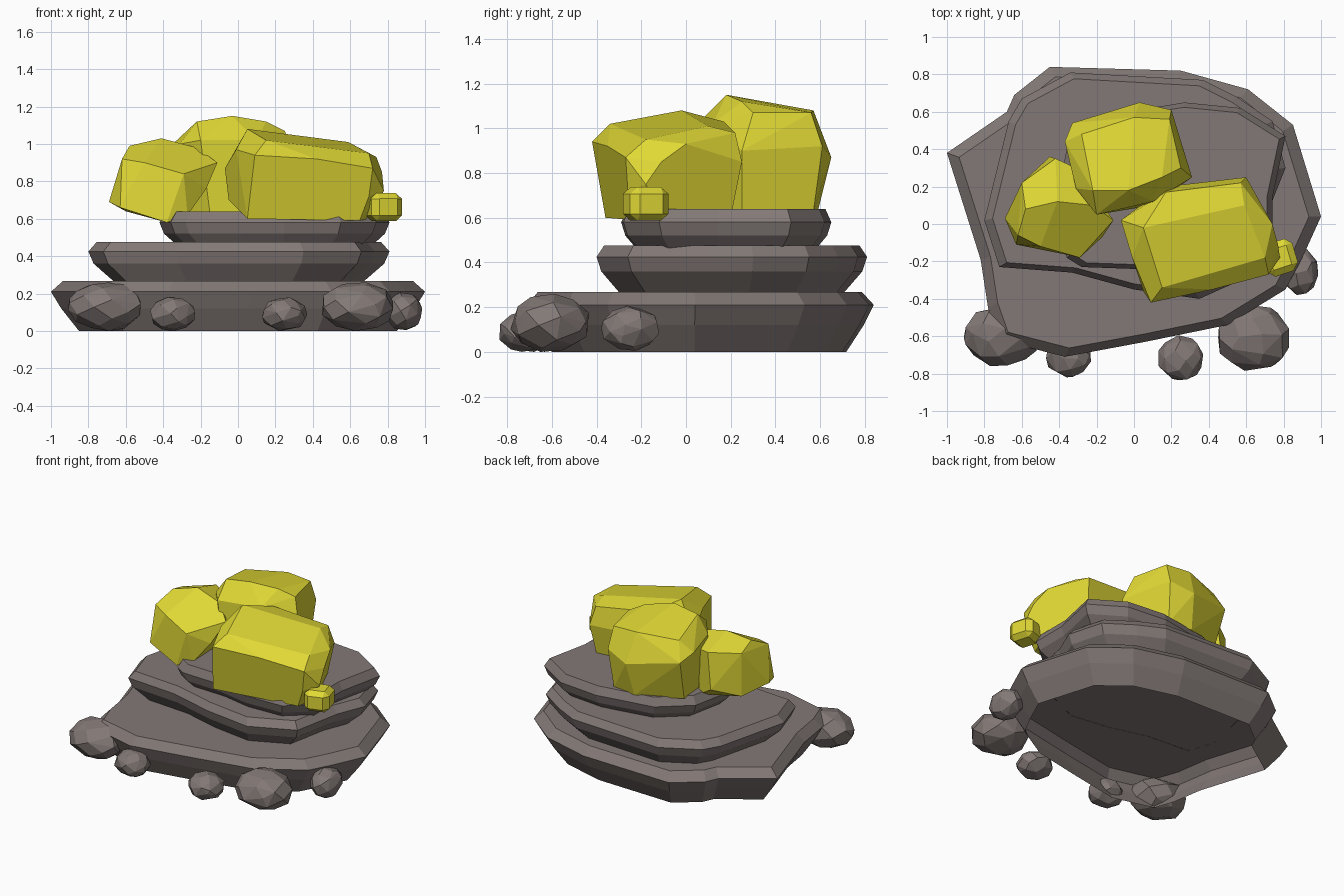
import bpy, bmesh, math, random
from mathutils import Vector

random.seed(4)


def material(name, color):
    m = bpy.data.materials.new(name)
    m.diffuse_color = (*color, 1)
    return m


STONE = material("warm grey stone", (0.225, 0.19, 0.18))
GOLD = material("yellow ore", (0.75, 0.69, 0.036))


def finish(bm, name, mat):
    me = bpy.data.meshes.new(name)
    bm.to_mesh(me)
    bm.free()
    me.materials.append(mat)
    ob = bpy.data.objects.new(name, me)
    bpy.context.collection.objects.link(ob)
    return ob


def slab(name, outline, center, rings):
    """Open-bottomed slab of scaled outlines; rings are (height, scale)."""
    bm = bmesh.new()
    cx, cy = center
    loops = [[bm.verts.new((cx + (x - cx) * s, cy + (y - cy) * s, z))
              for x, y in outline] for z, s in rings]
    n = len(outline)
    for a, b in zip(loops, loops[1:]):
        for i in range(n):
            j = (i + 1) % n
            bm.faces.new((a[i], a[j], b[j], b[i]))
    bm.faces.new(loops[-1])
    return finish(bm, name, STONE)


def hull(name, points, mat, merge=12):
    """Faceted boulder from its corner points."""
    bm = bmesh.new()
    for p in points:
        bm.verts.new(p)
    bmesh.ops.convex_hull(bm, input=bm.verts)
    loose = [v for v in bm.verts if not v.link_faces]
    bmesh.ops.delete(bm, geom=loose, context='VERTS')
    bmesh.ops.dissolve_limit(bm, angle_limit=math.radians(merge),
                             verts=bm.verts, edges=bm.edges)
    bmesh.ops.recalc_face_normals(bm, faces=bm.faces)
    return finish(bm, name, mat)


def pebble(name, center, size, count=34):
    """Rounded stone: spread points on a sphere, jitter, fit to size."""
    pts = []
    turn = random.uniform(0, 6)
    for i in range(count):
        z = 1 - 2 * (i + 0.5) / count
        r = math.sqrt(1 - z * z)
        a = i * 2.39996 + turn + random.uniform(-0.25, 0.25)
        pts.append(Vector((r * math.cos(a), r * math.sin(a), z))
                   * random.uniform(0.96, 1.04))
    lo = [min(p[k] for p in pts) for k in range(3)]
    hi = [max(p[k] for p in pts) for k in range(3)]
    fit = [[center[k] + size[k] * (2 * (p[k] - lo[k]) / (hi[k] - lo[k]) - 1)
            for k in range(3)] for p in pts]
    return hull(name, fit, STONE, 8)


# Three stacked stone slabs, counter-clockwise outlines
slab("base_slab",
     [(-1.0, 0.38), (-0.82, -0.19), (-0.78, -0.45), (-0.72, -0.62),
      (-0.37, -0.71), (0.06, -0.63), (0.5, -0.54), (0.81, -0.35),
      (0.9, -0.18), (1.0, 0.04), (0.85, 0.53), (0.61, 0.72),
      (0.25, 0.82), (-0.45, 0.84), (-0.64, 0.69), (-0.68, 0.60)],
     (0, 0.02), [(0, 0.85), (0.12, 0.945), (0.21, 1.0), (0.268, 0.935)])
slab("middle_slab",
     [(-0.80, 0.02), (-0.72, -0.23), (-0.33, -0.26), (0.0, -0.35),
      (0.35, -0.40), (0.66, -0.26), (0.73, 0.1), (0.81, 0.3),
      (0.74, 0.55), (0.55, 0.68), (0.37, 0.77), (-0.34, 0.81),
      (-0.6, 0.67), (-0.67, 0.55)],
     (0, 0.2), [(0.265, 0.83), (0.36, 0.965), (0.425, 1.0), (0.475, 0.945)])
slab("upper_slab",
     [(-0.42, 0.1), (-0.36, -0.18), (-0.28, -0.23), (0.0, -0.24),
      (0.25, -0.29), (0.55, -0.28), (0.74, -0.12), (0.74, 0.14),
      (0.81, 0.47), (0.57, 0.62), (0.27, 0.65), (-0.15, 0.58),
      (-0.36, 0.4)],
     (0.2, 0.18), [(0.465, 0.86), (0.52, 0.96), (0.58, 1.0), (0.638, 0.945)])

# Yellow ore chunks
hull("large_ore",
     [(0.05, -0.02, 1.08), (0.59, 0.10, 1.01), (0.70, -0.18, 0.95),
      (0.15, -0.34, 1.02), (0.17, 0.17, 1.03), (0.57, 0.22, 0.98),
      (-0.07, 0.02, 0.87), (-0.01, -0.18, 0.97), (0.09, -0.42, 0.94),
      (0.42, -0.35, 0.92), (0.72, -0.27, 0.87), (0.77, -0.11, 0.85),
      (0.74, 0.0, 0.93), (0.6, 0.25, 0.85), (0.17, 0.2, 0.85),
      (-0.05, 0.0, 0.7), (0.05, -0.36, 0.6), (0.65, -0.24, 0.59),
      (0.78, -0.18, 0.75), (0.7, -0.1, 0.6), (0.57, 0.2, 0.6),
      (0.1, 0.15, 0.6), (0.07, -0.37, 0.8), (0.7, -0.26, 0.72)], GOLD, 7)
hull("left_ore",
     [(-0.6, 0.22, 0.95), (-0.58, 0.08, 0.99), (-0.41, 0.12, 1.03),
      (-0.42, 0.35, 0.96), (-0.22, 0.1, 0.98), (-0.31, 0.3, 0.94),
      (-0.11, 0.02, 0.90), (-0.29, -0.18, 0.84), (-0.5, -0.12, 0.9),
      (-0.62, -0.06, 0.92), (-0.69, 0.03, 0.69), (-0.63, -0.11, 0.66),
      (-0.38, -0.16, 0.58), (-0.27, -0.14, 0.62), (-0.17, -0.07, 0.76),
      (-0.3, 0.28, 0.6), (-0.45, 0.36, 0.7), (-0.6, 0.22, 0.64)], GOLD, 7)
hull("top_ore",
     [(-0.22, 0.18, 1.12), (-0.03, 0.18, 1.15), (0.15, 0.25, 1.12),
      (0.25, 0.3, 1.07), (0.19, 0.56, 1.07), (0.0, 0.57, 1.08),
      (-0.28, 0.48, 1.06), (-0.33, 0.54, 0.93), (-0.37, 0.44, 0.98),
      (-0.31, 0.19, 1.0), (-0.2, 0.05, 1.02), (0.03, 0.65, 0.87),
      (0.2, 0.61, 0.92), (0.31, 0.25, 0.9), (0.1, 0.12, 1.02),
      (-0.3, 0.45, 0.63), (0.0, 0.59, 0.63), (0.18, 0.57, 0.63),
      (0.26, 0.25, 0.63), (0.1, 0.1, 0.63), (-0.15, 0.06, 0.63),
      (-0.28, 0.2, 0.63)], GOLD, 7)

# Small ore nugget: chamfered tilted block
nugget = [(sx * a, sy * b, sz * c)
          for sx in (-1, 1) for sy in (-1, 1) for sz in (-1, 1)
          for a, b, c in ((1, .6, .6), (.6, 1, .6), (.6, .6, 1))]
ca, sa = math.cos(0.3), math.sin(0.3)
hull("ore_nugget",
     [(0.78 + 0.085 * (x * ca - y * sa), -0.18 + 0.09 * (x * sa + y * ca),
       0.662 + 0.075 * z) for x, y, z in nugget], GOLD, 5)

# Loose stones around the front of the base
for name, c, s in (
        ("left_boulder", (-0.715, -0.6, 0.13), (0.195, 0.16, 0.13)),
        ("left_pebble", (-0.35, -0.71, 0.09), (0.12, 0.11, 0.09)),
        ("middle_pebble", (0.25, -0.715, 0.09), (0.12, 0.12, 0.09)),
        ("right_boulder", (0.64, -0.61, 0.13), (0.19, 0.175, 0.13)),
        ("right_pebble", (0.885, -0.25, 0.105), (0.1, 0.13, 0.1))):
    pebble(name, c, s)
